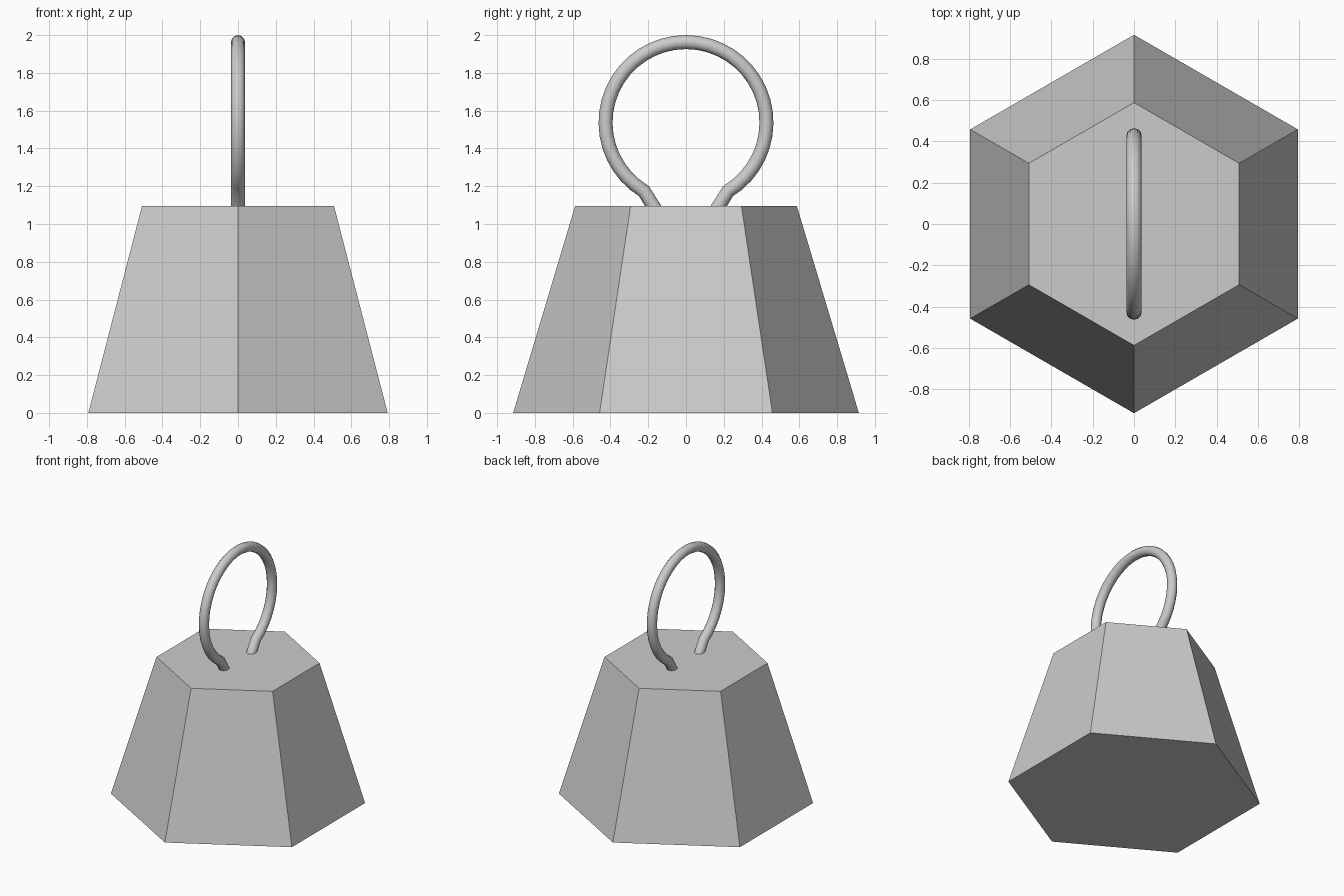
import bpy, bmesh, math

if "Cube" in bpy.data.objects:
    bpy.data.objects.remove(bpy.data.objects["Cube"])

# weight body: six-sided tapered block with corners on the y axis
H = 1.095
bm = bmesh.new()
rings = []
for radius, z in ((0.915, 0), (0.587, H)):
    rings.append([bm.verts.new((radius * math.sin(i * math.pi / 3),
                                radius * math.cos(i * math.pi / 3), z)) for i in range(6)])
low, top = rings
bm.faces.new(low)
bm.faces.new(top)
for i in range(6):
    j = (i + 1) % 6
    bm.faces.new((low[i], low[j], top[j], top[i]))
bmesh.ops.recalc_face_normals(bm, faces=bm.faces[:])
mesh = bpy.data.meshes.new("weight_body")
bm.to_mesh(mesh)
bm.free()
bpy.context.collection.objects.link(bpy.data.objects.new("weight_body", mesh))

# ring handle: open circular wire whose ends bend inward into the block
R, tube, cz = 0.426, 0.037, 1.537
gap = math.radians(31.5)
n = 36
arc = []
for i in range(n + 1):
    a = gap + (2 * math.pi - 2 * gap) * i / n
    arc.append((0, -R * math.sin(a), cz - R * math.cos(a)))
path = [(0, -0.152, 1.06)] + arc + [(0, 0.152, 1.06)]

curve = bpy.data.curves.new("ring_handle", 'CURVE')
curve.dimensions = '3D'
curve.bevel_depth = tube
curve.bevel_resolution = 4
curve.use_fill_caps = True
spline = curve.splines.new('POLY')
spline.points.add(len(path) - 1)
for p, co in zip(spline.points, path):
    p.co = (*co, 1)
handle = bpy.data.objects.new("ring_handle", curve)
bpy.context.collection.objects.link(handle)
bpy.context.view_layer.objects.active = handle
handle.select_set(True)
bpy.ops.object.convert(target='MESH')
bpy.ops.object.shade_smooth_by_angle(angle=math.radians(40))
